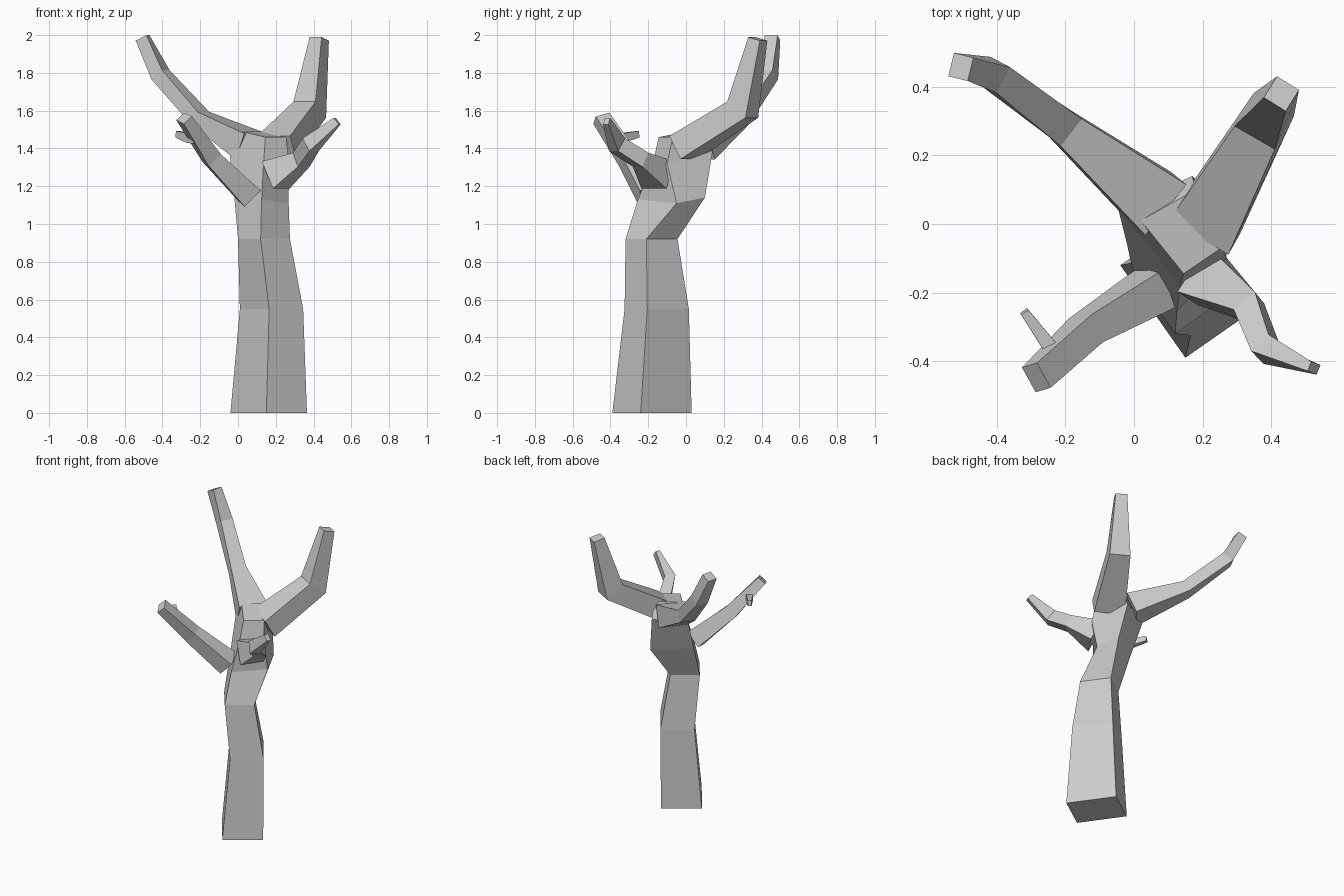
import bpy, bmesh
from math import radians
from mathutils import Vector, Matrix

if "Cube" in bpy.data.objects:
    bpy.data.objects.remove(bpy.data.objects["Cube"])


def loft(name, rings):
    """Join four-sided rings into one closed flat-shaded skin."""
    bm = bmesh.new()
    loops = [[bm.verts.new(p) for p in ring] for ring in rings]
    for a, b in zip(loops, loops[1:]):
        for i in range(4):
            j = (i + 1) % 4
            bm.faces.new((a[i], a[j], b[j], b[i]))
    bm.faces.new(loops[0][::-1])
    bm.faces.new(loops[-1])
    bmesh.ops.recalc_face_normals(bm, faces=bm.faces)
    mesh = bpy.data.meshes.new(name)
    bm.to_mesh(mesh)
    bm.free()
    obj = bpy.data.objects.new(name, mesh)
    bpy.context.collection.objects.link(obj)
    return obj


def limb(name, path, roll=0):
    """Sweep a box section along a path of (x, y, z, width, thickness)."""
    pts = [Vector(p[:3]) for p in path]
    rings = []
    for i, (c, p) in enumerate(zip(pts, path)):
        t = Vector()
        if i > 0:
            t += (c - pts[i - 1]).normalized()
        if i < len(pts) - 1:
            t += (pts[i + 1] - c).normalized()
        t.normalize()
        side = t.cross(Vector((0, 0, 1))).normalized()
        up = side.cross(t)
        rot = Matrix.Rotation(radians(roll), 3, t)
        side, up = rot @ side * p[3] / 2, rot @ up * p[4] / 2
        rings.append([c - side + up, c + side + up, c + side - up, c - side - up])
    return loft(name, rings)


# Bent trunk: front, right, back and left corner of each ring
loft("trunk", [
    [(.15, -.39, 0), (.365, -.24, 0), (.175, .03, 0), (-.04, -.12, 0)],
    [(.165, -.325, .55), (.345, -.205, .55), (.19, .015, .55), (.01, -.11, .55)],
    [(.12, -.32, .92), (.275, -.21, .92), (.155, -.045, .92), (0, -.155, .92)],
    [(.125, -.255, 1.13), (.268, -.05, 1.11), (.21, .10, 1.14), (-.02, -.06, 1.15)],
    [(.135, -.175, 1.32), (.27, -.10, 1.32), (.17, .14, 1.38), (-.045, .04, 1.38)],
    [(.145, -.145, 1.46), (.255, -.07, 1.46), (.18, .10, 1.49), (.02, .01, 1.49)],
])

# Two tall rear branches
limb("back_left_branch", [
    (.07, .06, 1.41, .19, .15), (-.20, .28, 1.56, .10, .08),
    (-.41, .435, 1.79, .085, .08), (-.505, .458, 1.985, .07, .065)])
limb("back_right_branch", [
    (.205, -.01, 1.405, .20, .14), (.38, .30, 1.605, .135, .14),
    (.43, .38, 1.98, .075, .075)])

# Two shorter front branches
limb("front_left_branch", [
    (.06, -.19, 1.15, .12, .12), (-.14, -.31, 1.35, .09, .09),
    (-.285, -.448, 1.56, .085, .06)], roll=-20)
limb("front_right_branch", [
    (.20, -.15, 1.26, .16, .16), (.335, -.24, 1.34, .08, .085),
    (.385, -.365, 1.42, .07, .085), (.525, -.42, 1.545, .03, .045)])

# Little twig on the front left branch
limb("twig", [(-.215, -.40, 1.45, .05, .05), (-.255, -.345, 1.455, .04, .05),
              (-.32, -.255, 1.475, .025, .035)])
